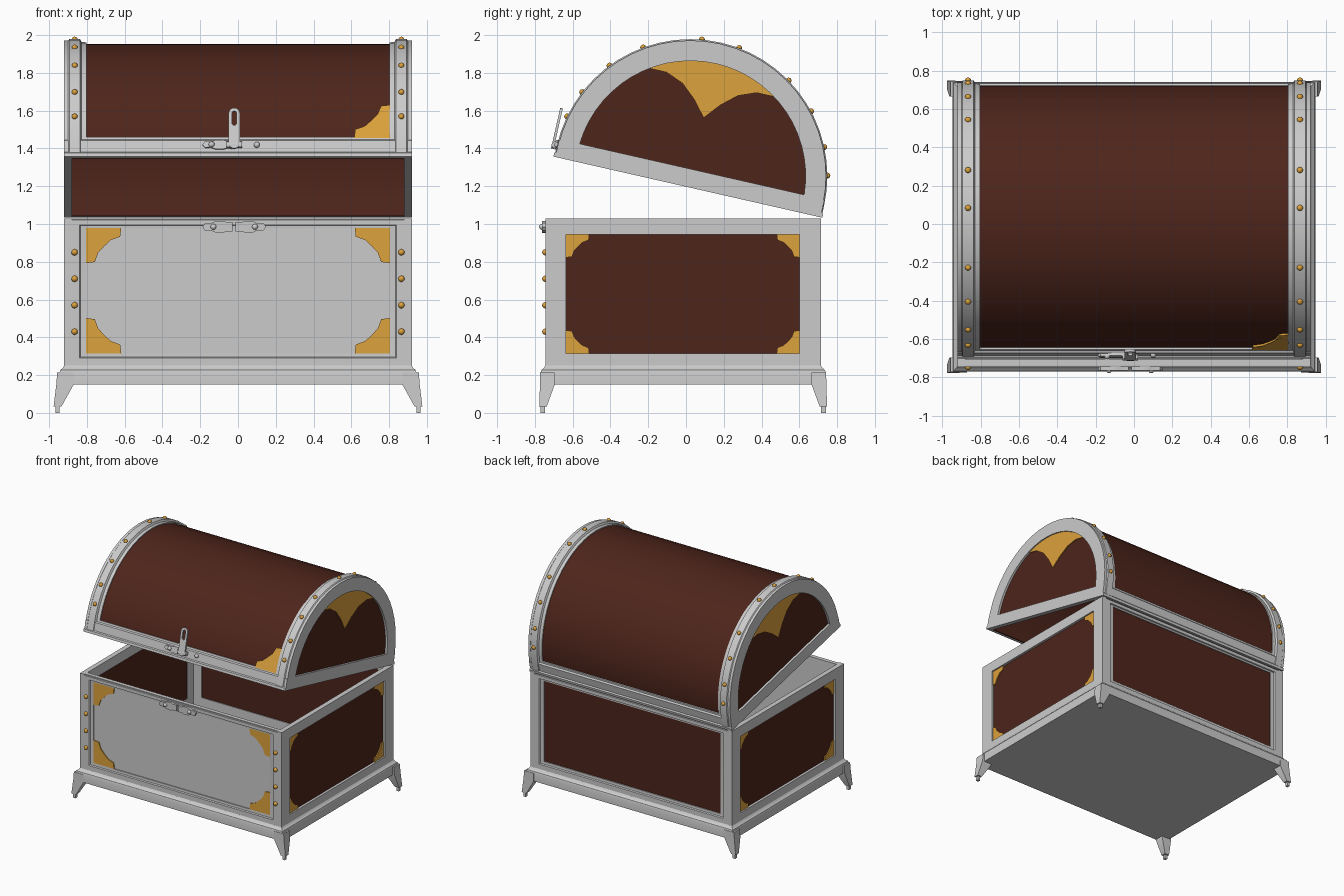
import bpy, bmesh, math
from mathutils import Matrix, Vector

if "Cube" in bpy.data.objects:
    bpy.data.objects.remove(bpy.data.objects["Cube"])


def material(name, rgb):
    m = bpy.data.materials.new(name)
    m.diffuse_color = (*rgb, 1)
    m.use_nodes = True
    m.node_tree.nodes["Principled BSDF"].inputs["Base Color"].default_value = m.diffuse_color
    return m


WOOD = material("dark_wood", (0.075, 0.018, 0.011))
GOLD = material("gold", (0.72, 0.36, 0.045))


def finish(name, bm, mat):
    me = bpy.data.meshes.new(name)
    bmesh.ops.recalc_face_normals(bm, faces=bm.faces)
    bm.to_mesh(me)
    bm.free()
    ob = bpy.data.objects.new(name, me)
    bpy.context.collection.objects.link(ob)
    if mat:
        me.materials.append(mat)
    return ob


def loft(name, loops, place, mat=None, closed=True, wrap=False):
    """Bridge equal-length loops; wrap joins last to first, otherwise the ends are capped."""
    bm = bmesh.new()
    rows = [[bm.verts.new(place(*p)) for p in lp] for lp in loops]
    n, k = len(rows[0]), len(rows)
    for i in range(k if wrap else k - 1):
        a, b = rows[i], rows[(i + 1) % k]
        for j in range(n if closed else n - 1):
            q = (j + 1) % n
            bm.faces.new((a[j], a[q], b[q], b[j]))
    if not wrap:
        bm.faces.new(rows[0])
        bm.faces.new(rows[-1])
    elif not closed:
        bm.faces.new([r[0] for r in rows])
        bm.faces.new([r[-1] for r in rows])
    bmesh.ops.remove_doubles(bm, verts=bm.verts, dist=1e-5)
    return finish(name, bm, mat)


def plate(name, pts, d0, d1, place, mat=None):
    return loft(name, [[(a, b, d) for a, b in pts] for d in (d0, d1)], place, mat)


def rect(a0, a1, b0, b1):
    return [(a0, b0), (a1, b0), (a1, b1), (a0, b1)]


def rect_frame(name, outer, inner, profile, place):
    """Moulded frame: profile is (blend outer->inner, depth)."""
    loops = [[(a, b, d) for a, b in rect(*[o + (i - o) * t for o, i in zip(outer, inner)])]
             for t, d in profile]
    return loft(name, loops, place, wrap=True)


def studs(name, pts, r, mat=GOLD):
    bm = bmesh.new()
    for p in pts:
        bmesh.ops.create_icosphere(bm, subdivisions=2, radius=r, matrix=Matrix.Translation(p))
    return finish(name, bm, mat)


CORNER = [(0, 0), (1, 0), (.97, .25), (.7, .35), (.52, .52), (.35, .7), (.25, .97), (0, 1)]


def corner(name, a, b, sa, sb, size, place, d0, d1):
    plate(name, [(a + sa * size * u, b + sb * size * v) for u, v in CORNER], d0, d1, place, GOLD)


# ---- placement of (across, up, outward) on each body side
XB, YF, YB = 0.92, -0.745, 0.715
front = lambda a, b, d: (a, YF - d, b)
back = lambda a, b, d: (a, YB + d, b)
right = lambda a, b, d: (XB + d, a, b)
left = lambda a, b, d: (-XB - d, a, b)
flat = lambda a, b, d: (a, b, d)

# ---- body frames and panels
moulded = [(0, -.008), (.14, -.008), (.17, 0), (.7, 0), (.76, -.01), (1, -.012), (1, -.04), (0, -.04)]
plain = [(0, 0), (1, 0), (1, -.04), (0, -.04)]
LONG_OUT, LONG_IN = (-XB, XB, .23, 1.03), (-.805, .805, .315, .98)
END_OUT, END_IN = (YF, YB, .23, 1.03), (-.634, .602, .315, .945)
for nm, pl, out, inn, prof, mat, size in (
        ("front", front, LONG_OUT, LONG_IN, moulded, None, .187),
        ("back", back, LONG_OUT, LONG_IN, moulded, WOOD, 0),
        ("right", right, END_OUT, END_IN, plain, WOOD, .122),
        ("left", left, END_OUT, END_IN, plain, WOOD, .122)):
    rect_frame(nm + "_frame", out, inn, prof, pl)
    grow = (inn[0] - .01, inn[1] + .01, inn[2] - .01, inn[3] + .01)
    plate(nm + "_panel", rect(*grow), -.034, -.02, pl, mat)
    if size:
        for i, (ia, sa) in enumerate(((0, 1), (1, -1))):
            for j, (ib, sb) in enumerate(((2, 1), (3, -1))):
                corner(f"{nm}_gold_corner_{i}{j}", inn[ia], inn[ib], sa, sb, size, pl, -.022, -.012)
studs("front_studs", [(s * .865, YF, z) for s in (-1, 1) for z in (.43, .57, .71, .85)], .017)

# ---- plinth, floor and feet
plinth = [(0, .25), (.008, .237), (.02, .228), (.025, .212), (.025, .15), (-.04, .15), (-.04, .25)]
loft("plinth", [[(a, b, z) for a, b in rect(-XB - e, XB + e, YF - e, YB + e)] for e, z in plinth],
     flat, wrap=True)
plate("floor", rect(-.93, .93, YF - .01, YB + .01), .15, .165, flat)
foot = [(.215, .87, .957, .68, .757), (.15, .87, .962, .68, .758), (.035, .934, .976, .722, .762),
        (.033, .944, .966, .731, .755), (0, .944, .966, .731, .755)]
for sx in (-1, 1):
    for sy in (-1, 1):
        loft(f"foot_{'rl'[sx < 0]}{'bf'[sy < 0]}",
             [[(a, b, z) for a, b in rect(a0, a1, b0, b1)] for z, a0, a1, b0, b1 in foot],
             lambda a, b, z: (sx * a, sy * b - .015, z))

# ---- lid, modelled closed with the hinge at the origin, then swung open
M = Matrix.Translation((0, YB, 1.035)) @ Matrix.Rotation(math.radians(-12.8), 4, 'X')
lid = lambda x, y, z: M @ Vector((x, y, z))
CY, CZ, N = -.723, .06, 28


def arch(r, z0=0.0):
    a0 = math.asin(max(z0 - CZ, 0) / r)
    arc = [a0 + (math.pi - 2 * a0) * i / N for i in range(N + 1)]
    p = [(CY + r * math.cos(a), CZ + r * math.sin(a)) for a in arc]
    return [(p[0][0], z0)] + p + [(p[-1][0], z0)]


def sweep(name, section, mat=None):
    """Sweep an (x, radius) section over the arch."""
    loft(name, [[(x, y, z) for y, z in arch(r)] for x, r in section], lid, mat, closed=False, wrap=True)


sweep("lid_barrel", [(-.885, .7), (.885, .7), (.885, .685), (-.885, .685)], WOOD)
band = [(.803, .69), (.803, .708), (.828, .71), (.836, .725), (.893, .725), (.9, .717), (.92, .717), (.92, .69)]
stud_angles = (13, 25, 41, 57, 82, 98, 123, 139, 155, 167)
bite = [(.355, .51), (.25, .51), (.15, .47), (.07, .40)]
for s, nm in ((1, "right"), (-1, "left")):
    sweep(f"lid_band_{nm}", [(s * x, r) for x, r in band])
    # arched end frame, wooden end panel and gold crest
    o, i = arch(.718), arch(.61, .097)
    loft(f"lid_end_frame_{nm}", [[(s * x, y, z) for y, z in lp]
                                 for lp, x in ((o, .92), (i, .92), (i, .88), (o, .88))], lid, wrap=True)
    end = lambda y, z, x: lid(s * x, y, z)
    plate(f"lid_end_panel_{nm}", arch(.62, .09)[1:-1], .888, .902, end, WOOD)
    top = [(.62 * math.sin(math.radians(t)), .62 * math.cos(math.radians(t))) for t in range(-35, 36, 7)]
    crest = top + bite + [(0, .316)] + [(-a, b) for a, b in reversed(bite)]
    plate(f"lid_crest_{nm}", [(CY + a, CZ + b) for a, b in crest], .9, .91, end, GOLD)
    studs(f"lid_studs_{nm}", [lid(s * .865, CY + .725 * math.cos(a), CZ + .725 * math.sin(a))
                              for a in map(math.radians, stud_angles)], .016)

# ---- lid rails along front and back
for nm, f in (("front", 1), ("back", -1)):
    rail = [(.68, 0), (.73, 0), (.73, .02), (.72, .027), (.72, .09), (.708, .098), (.706, .112), (.69, .112)]
    rail = [(max(r, .695), z) for r, z in rail]
    plate(f"lid_rail_{nm}", [(CY - f * r, z) for r, z in rail], -XB, XB, lambda y, z, x: lid(x, y, z))


# ---- gold corner wrapped on the barrel front
def on_barrel(x, t, d):
    a = math.pi - t / .7
    return lid(x, CY + (.7 + d) * math.cos(a), CZ + (.7 + d) * math.sin(a))


corner("lid_gold_corner", .805, .045, -1, 1, .19, on_barrel, -.004, .01)

# ---- latch plates on body and lid
wing = [(.008, -.026), (.04, -.024), (.06, -.032), (.10, -.03), (.125, -.018), (.155, -.02), (.168, 0)]
wing += [(x, -z) for x, z in reversed(wing[:-1])]
lid_front = lambda x, z, d: lid(x, CY - .72 - d, z)
for s, nm in ((1, "right"), (-1, "left")):
    plate(f"latch_plate_{nm}", [(-.02 + s * x, .985 + z) for x, z in wing], 0, .018, front)
plate("lid_latch_plate", [(-.02 - x, .065 + z * .8) for x, z in wing], 0, .014, lid_front)
studs("latch_rivets", [front(x, .985, .017) for x in (-.13, .09)]
      + [lid_front(-.14, .065, .012), lid_front(.1, .065, .004)], .016, None)


# ---- slotted hasp and its pin
def stadium(w, z0, z1):
    h = [math.pi * i / 8 for i in range(9)]
    return [(-.02 + w * math.cos(a), z1 - w + w * math.sin(a)) for a in h] + \
           [(-.02 - w * math.cos(a), z0 + w - w * math.sin(a)) for a in h]


big, slot = stadium(.03, .04, .26), stadium(.012, .165, .242)
loft("hasp", [[(x, z, d) for x, z in lp] for lp, d in
              ((big, .018), (big, .032), (slot, .032), (slot, .018))], lid_front, wrap=True)
ring = [(.018 * math.cos(k * math.pi / 6), .018 * math.sin(k * math.pi / 6)) for k in range(12)]
plate("hasp_pin", ring, -.06, .02, lambda a, b, x: lid_front(x, .062 + b, .016 + a))

# ---- smooth shading with sharp edges
for ob in bpy.context.scene.objects:
    ob.select_set(True)
    bpy.context.view_layer.objects.active = ob
bpy.ops.object.shade_smooth_by_angle(angle=math.radians(30))
